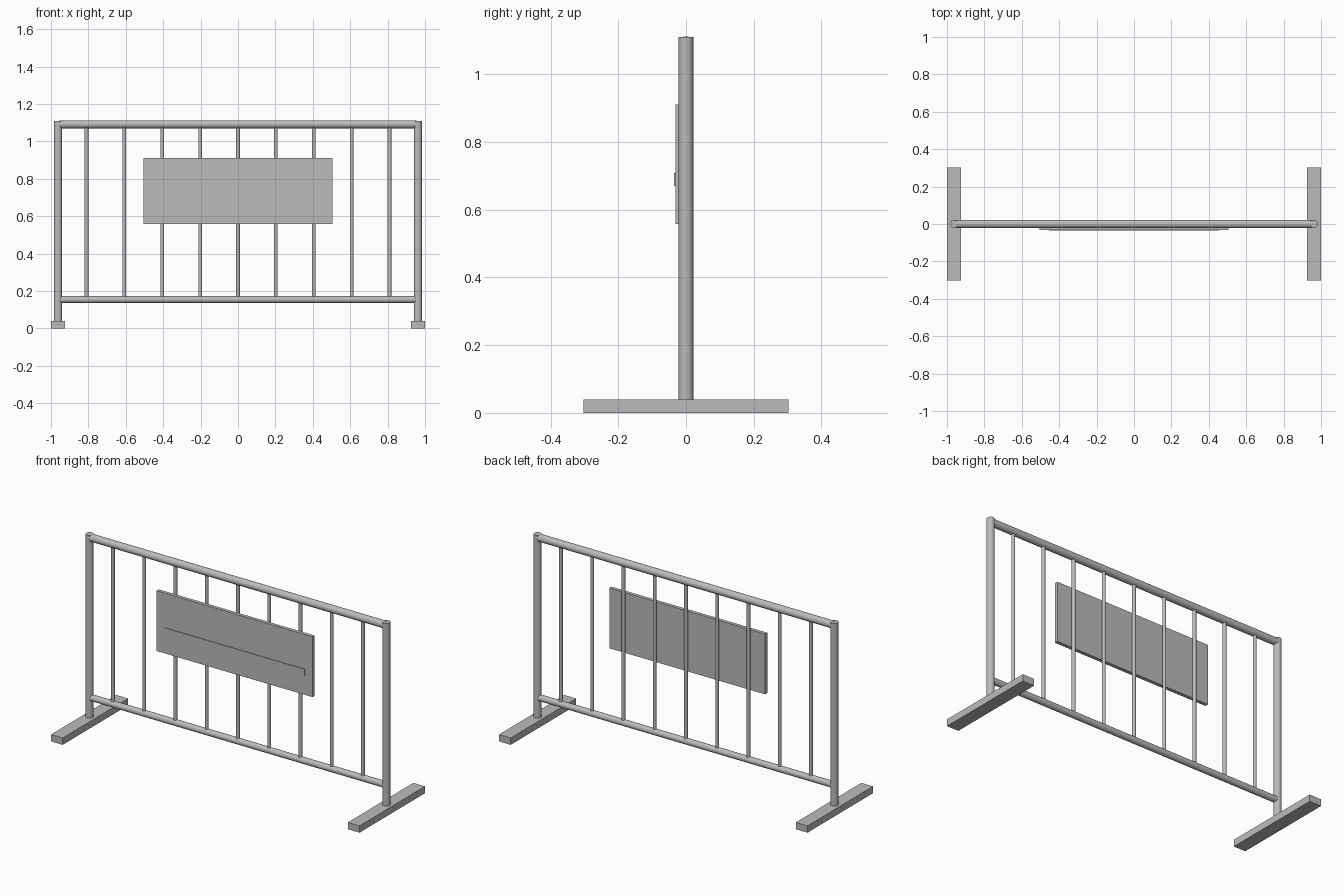
import bpy
import math
from mathutils import Vector

default = bpy.data.objects.get("Cube")
if default:
    bpy.data.objects.remove(default, do_unlink=True)

# Single galvanised grey for the whole barrier
grey = bpy.data.materials.new("galvanised_grey")
grey.use_nodes = True
grey.diffuse_color = (0.5, 0.5, 0.5, 1)
grey.node_tree.nodes["Principled BSDF"].inputs["Base Color"].default_value = (0.5, 0.5, 0.5, 1)


def box(name, low, high):
    low, high = Vector(low), Vector(high)
    bpy.ops.mesh.primitive_cube_add(size=1, location=(low + high) / 2)
    obj = bpy.context.object
    obj.name = name
    obj.scale = high - low
    bpy.ops.object.transform_apply(location=False, rotation=False, scale=True)
    obj.data.materials.append(grey)
    return obj


def tube(name, start, end, radius, sides=24):
    start, end = Vector(start), Vector(end)
    axis = end - start
    bpy.ops.mesh.primitive_cylinder_add(
        vertices=sides, radius=radius, depth=axis.length, location=(start + end) / 2)
    obj = bpy.context.object
    obj.name = name
    obj.rotation_euler = axis.to_track_quat("Z", "Y").to_euler()
    obj.data.materials.append(grey)
    bpy.ops.object.shade_smooth_by_angle(angle=math.radians(40))
    return obj


POST_X = 0.962
FOOT_TOP = 0.04
TOP_RAIL_Z = 1.091
LOW_RAIL_Z = 0.154

# Feet and end posts
for side, sign in (("left", 1), ("right", -1)):
    x = sign * POST_X
    box(side + "_foot", (x - 0.038, -0.303, 0), (x + 0.038, 0.303, FOOT_TOP))
    tube(side + "_post", (x, 0, FOOT_TOP), (x, 0, 1.11), 0.0215)

# Horizontal rails
tube("top_rail", (-0.955, 0, TOP_RAIL_Z), (0.955, 0, TOP_RAIL_Z), 0.0215)
tube("bottom_rail", (-0.955, 0, LOW_RAIL_Z), (0.955, 0, LOW_RAIL_Z), 0.0185)

# Evenly spaced upright bars
for i in range(-4, 5):
    x = i * 0.2025
    tube(f"upright_bar_{i + 5}", (x, 0, LOW_RAIL_Z), (x, 0, TOP_RAIL_Z), 0.01, 16)

# Sign panel with a thin raised strip on its front
box("sign_panel", (-0.505, -0.0315, 0.558), (0.505, -0.011, 0.911))
box("sign_strip", (-0.455, -0.035, 0.67), (0.455, -0.031, 0.709))
